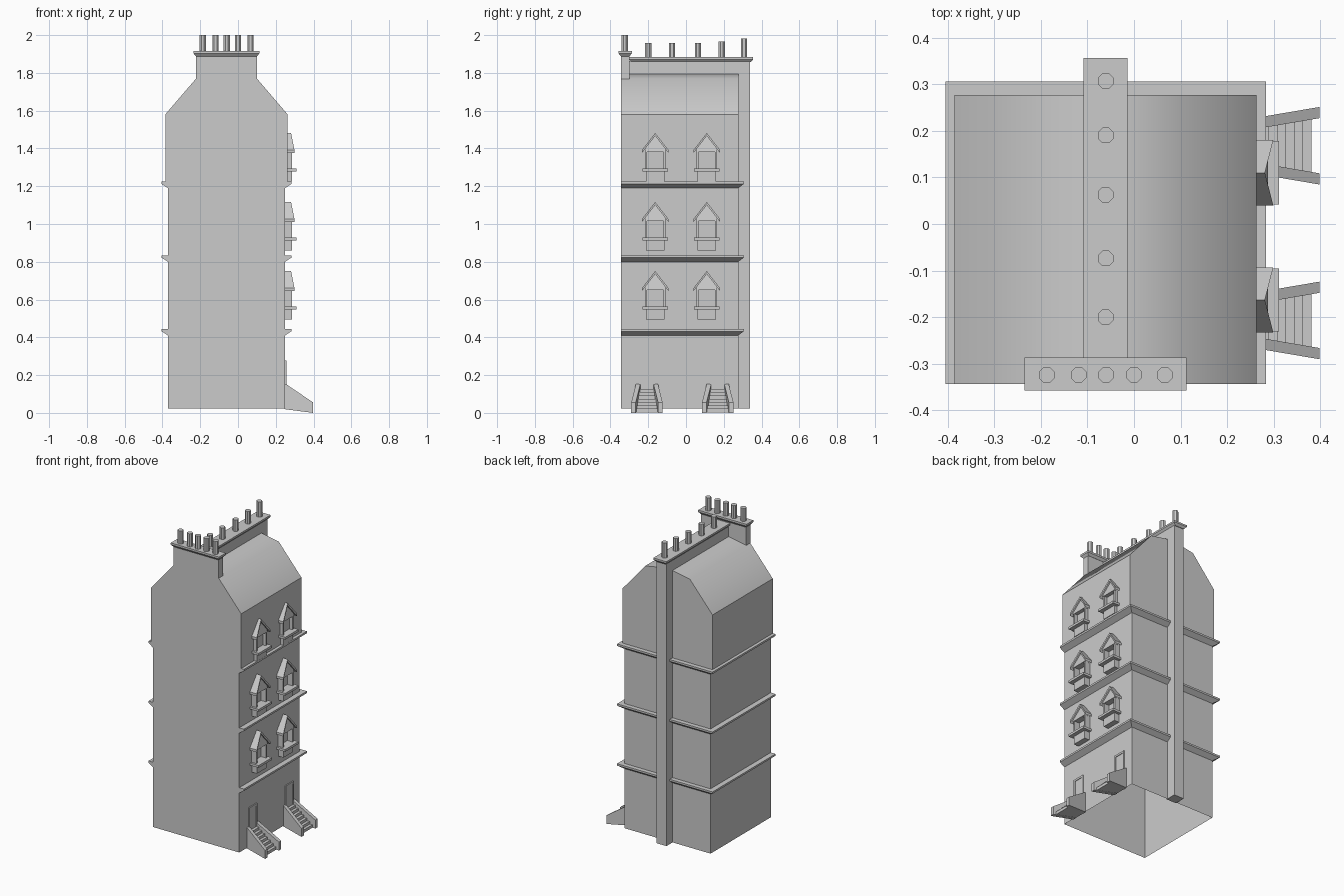
import bpy, bmesh, math

if "Cube" in bpy.data.objects:
    bpy.data.objects.remove(bpy.data.objects["Cube"])

CX = -0.061            # mirror axis of the house in x
FY, BY = -0.343, 0.277  # front and back wall


def loft(name, rings, closed=True, caps=True):
    """Skin a list of equal-length point rings."""
    bm = bmesh.new()
    vs = [[bm.verts.new(p) for p in r] for r in rings]
    n = len(rings[0])
    for a, b in zip(vs, vs[1:]):
        for i in range(n if closed else n - 1):
            j = (i + 1) % n
            bm.faces.new((a[i], a[j], b[j], b[i]))
    if caps:
        if closed:
            bm.faces.new(vs[0])
            bm.faces.new(vs[-1])
        else:
            bm.faces.new([r[0] for r in vs])
            bm.faces.new([r[-1] for r in vs])
    bmesh.ops.recalc_face_normals(bm, faces=bm.faces[:])
    me = bpy.data.meshes.new(name)
    bm.to_mesh(me)
    bm.free()
    ob = bpy.data.objects.new(name, me)
    bpy.context.collection.objects.link(ob)
    return ob


def rect(x0, x1, y0, y1, z):
    return [(x0, y0, z), (x1, y0, z), (x1, y1, z), (x0, y1, z)]


def box(name, x0, x1, y0, y1, z0, z1):
    return loft(name, [rect(x0, x1, y0, y1, z0), rect(x0, x1, y0, y1, z1)])


def cap(name, x0, x1, y0, y1, z0, z1, d):
    """Coping slab with a sloping underside."""
    zm = z0 + (z1 - z0) * 0.55
    return loft(name, [rect(x0 + d, x1 - d, y0 + d, y1 - d, z0),
                       rect(x0, x1, y0, y1, zm), rect(x0, x1, y0, y1, z1)])


def pot(name, x, y, z0, z1, r=0.018, n=8):
    def ring(z, r):
        return [(x + r * math.cos((i + .5) * math.tau / n),
                 y + r * math.sin((i + .5) * math.tau / n), z) for i in range(n)]
    return loft(name, [ring(z0, r), ring(z1, r)])


# main shell: mansard profile pulled front to back, open underneath
half = [(.31, .022), (.31, 1.21), (.324, 1.21), (.324, 1.58), (.161, 1.77)]
prof = half + [(0, 1.8)] + [(-x, z) for x, z in reversed(half)]
shell = loft("house_shell", [[(CX + x, y, z) for x, z in prof] for y in (FY, BY)])
bm = bmesh.new()
bm.from_mesh(shell.data)
bm.normal_update()
under = [f for f in bm.faces if all(v.co.z < .03 for v in f.verts)]
bmesh.ops.delete(bm, geom=under, context='FACES')
for f in bm.faces:      # rounded shading on roof slopes
    f.smooth = f.calc_center_median().z > 1.6 and abs(f.normal.y) < .5
for e in bm.edges:
    e.smooth = all(f.smooth for f in e.link_faces)
bm.to_mesh(shell.data)
bm.free()

# string courses wrapping right, back and left sides
for k, z in enumerate((.41, .80, 1.19)):
    rings = []
    for d, dz in ((0, 0), (.034, .022), (.034, .034), (0, .034)):
        w = .31 + d
        y1 = BY + d * .85
        rings.append([(CX + w, FY, z + dz), (CX + w, y1, z + dz),
                      (CX - w, y1, z + dz), (CX - w, FY, z + dz)])
    loft(f"string_course_{k}", rings, closed=False)

# rear chimney shaft and ridge wall as one L profile
L = [(FY + .03, 1.75), (FY + .03, 1.862), (.34, 1.862), (.34, .022), (.27, .022), (.27, 1.75)]
loft("ridge_stack", [[(CX + s * .036, y, z) for y, z in L] for s in (-1, 1)])
cap("ridge_cap", CX - .047, CX + .047, -.30, .356, 1.858, 1.883, .012)
for i, (y, z) in enumerate([(-.2, 1.958), (-.074, 1.958), (.063, 1.958), (.19, 1.965), (.307, 1.982)]):
    pot(f"ridge_pot_{i}", CX, y, 1.88, z)

# front chimney
box("front_stack", CX - .162, CX + .162, FY, -.30, 1.765, 1.895)
cap("front_cap", CX - .174, CX + .174, -.357, -.287, 1.888, 1.915, .012)
for i, x in enumerate((-.187, -.119, -.06, 0, .066)):
    pot(f"front_pot_{i}", x, -.324, 1.91, 2.0)


def window(tag, y, z):
    x0, x1 = .245, .285
    for s in (-1, 1):
        ya, yb = sorted((y + s * .043, y + s * .054))
        box(f"{tag}_jamb", x0, x1, ya, yb, z + .06, z + .17)
        # sloping hood slab: set back at the peak, forward at the eave
        def end(w, zz, xf):
            return [(x0, y + s * w, zz), (xf, y + s * w, zz),
                    (xf, y + s * w, zz - .016), (x0, y + s * w, zz - .016)]
        loft(f"{tag}_hood", [end(0, z + .256, .281), end(.07, z + .166, .299)])
    # pediment triangle
    tri = [(-.055, .155), (.055, .155), (.055, .172), (0, .243), (-.055, .172)]
    loft(f"{tag}_pediment", [[(x0, y + a, z + b) for a, b in tri],
                             [(.288 - (b - .155) * .2, y + a, z + b) for a, b in tri]])
    box(f"{tag}_sill", x0, .311, y - .068, y + .068, z + .052, z + .067)
    box(f"{tag}_apron", x0, x1, y - .049, y + .049, z, z + .053)


for lv in range(3):
    for side, y in enumerate((-.163, .11)):
        window(f"window_{lv}_{side}", y, .495 + .3655 * lv)


def entrance(tag, y):
    # door surround and leaf
    box(f"{tag}_lintel", .245, .256, y - .042, y + .042, .265, .278)
    for s in (-1, 1):
        ya, yb = sorted((y + s * .032, y + s * .042))
        box(f"{tag}_door_jamb", .245, .256, ya, yb, .11, .266)
    box(f"{tag}_door_leaf", .245, .252, y - .033, y + .033, .11, .266)
    # steps as a stair profile, widening outwards
    pts = [(.245, .022), (.245, .127)]
    for i in range(7):
        x, zt = .271 + .0183 * i, .127 - .0175 * i
        pts += [(x, zt), (x, zt - .0175)]
    pts[-1] = (.381, .003)
    loft(f"{tag}_steps", [[(x, y + s * (.042 + (x - .25) * .17), z) for x, z in pts]
                          for s in (-1, 1)])
    # splayed side walls
    side = [(.245, .02), (.245, .155), (.258, .15), (.398, .055), (.398, 0)]
    for s in (-1, 1):
        loft(f"{tag}_side_wall", [[(x, y + s * (w + (x - .25) * .17), z) for x, z in side]
                                  for w in (.034, .058)])


entrance("entrance_a", -.207)
entrance("entrance_b", .168)
